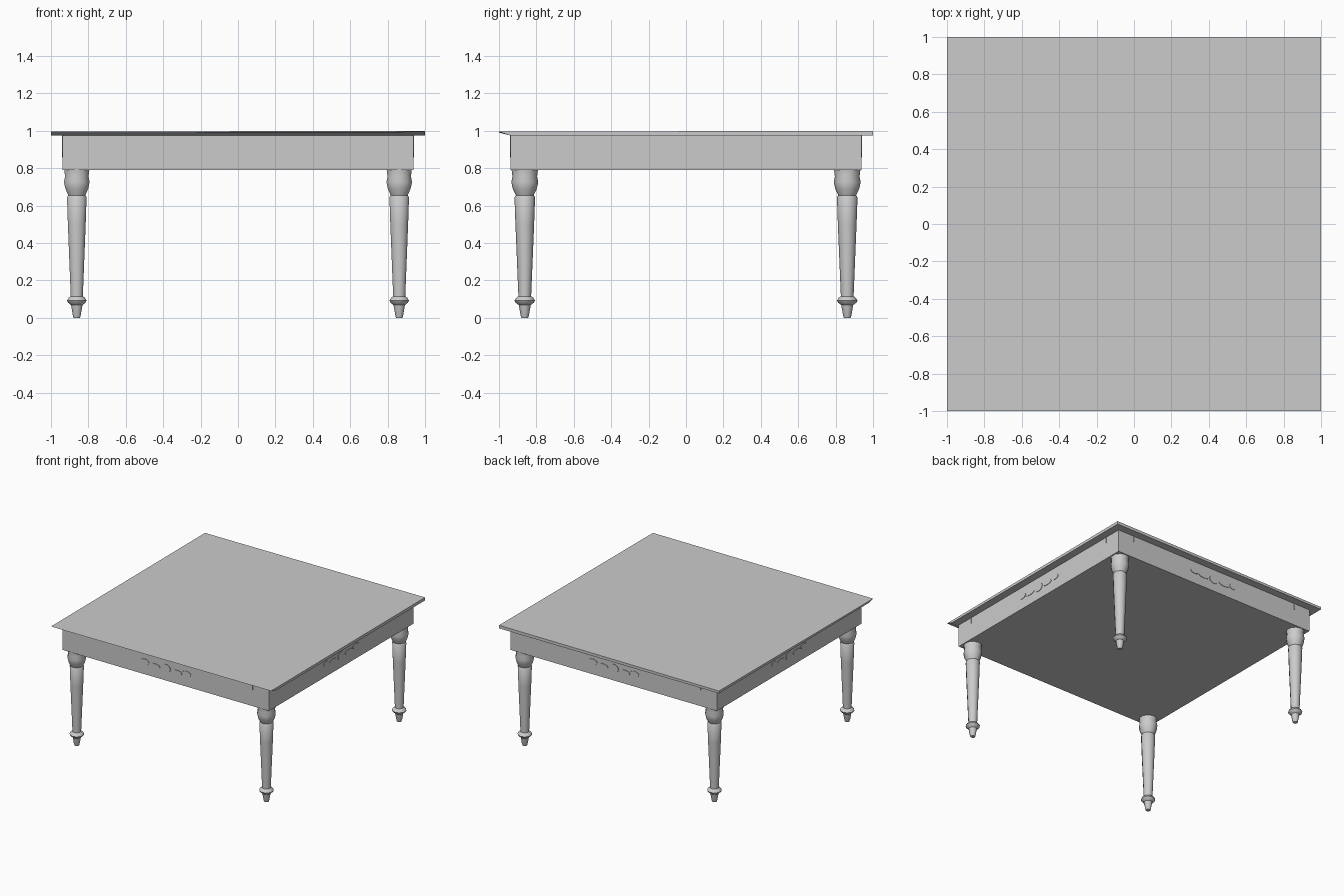
import bpy
import bmesh
import math
from mathutils import Matrix

cube = bpy.data.objects.get("Cube")
if cube:
    bpy.data.objects.remove(cube, do_unlink=True)

grey = bpy.data.materials.new("plain_grey")
grey.use_nodes = True
COLOUR = (0.6, 0.6, 0.6, 1)
grey.diffuse_color = COLOUR
grey.node_tree.nodes["Principled BSDF"].inputs["Base Color"].default_value = COLOUR


def make_object(name, bm, smooth=False):
    bmesh.ops.recalc_face_normals(bm, faces=bm.faces[:])
    mesh = bpy.data.meshes.new(name)
    bm.to_mesh(mesh)
    bm.free()
    mesh.materials.append(grey)
    obj = bpy.data.objects.new(name, mesh)
    bpy.context.collection.objects.link(obj)
    if smooth:
        bpy.ops.object.select_all(action='DESELECT')
        obj.select_set(True)
        bpy.context.view_layer.objects.active = obj
        bpy.ops.object.shade_smooth_by_angle(angle=math.radians(40))
    return obj


def block(bm, half_x, half_y, low, high):
    size = Matrix.Diagonal((2 * half_x, 2 * half_y, high - low, 1))
    place = Matrix.Translation((0, 0, (low + high) / 2))
    return bmesh.ops.create_cube(bm, size=1, matrix=place @ size)["verts"]


# Table top: slightly tilted, undercut along the front edge
bm = bmesh.new()
for v in block(bm, 1, 1, 0.975, 1.0):
    if v.co.z > 0.99:
        v.co.z = 0.995 + 0.0025 * (v.co.x + v.co.y)
    elif v.co.y < 0:
        v.co.y = -0.94
make_object("table_top", bm)

# Apron: one closed box under the top
bm = bmesh.new()
block(bm, 0.937, 0.937, 0.79, 0.98)
make_object("apron", bm)


# Shallow carved plates, laid flat on the apron's four sides
def plate(bm, outline, turn):
    out = [(x, -0.941, z) for x, z in outline]
    back = [(x, -0.93, z) for x, z in outline]
    a = [bm.verts.new(turn @ Matrix.Translation(p).translation) for p in out]
    b = [bm.verts.new(turn @ Matrix.Translation(p).translation) for p in back]
    bm.faces.new(a)
    bm.faces.new(b)
    for i in range(len(a)):
        j = (i + 1) % len(a)
        bm.faces.new((a[i], a[j], b[j], b[i]))


def oval(cx, cz, rx, rz, sides=10):
    angles = [math.tau * i / sides for i in range(sides)]
    return [(cx + rx * math.cos(t), cz + rz * math.sin(t)) for t in angles]


for i, side in enumerate(("front", "left", "back", "right")):
    turn = Matrix.Rotation(i * math.pi / 2, 4, 'Z')
    bm = bmesh.new()
    plate(bm, oval(0, 0.89, 0.045, 0.035), turn)
    for s in (-1, 1):
        plate(bm, oval(s * 0.1, 0.885, 0.05, 0.018), turn)
        plate(bm, oval(s * 0.19, 0.895, 0.04, 0.022), turn)
        # Short joint strip beside each corner
        x = s * 0.79
        plate(bm, [(x - 0.002, 0.925), (x + 0.002, 0.925),
                   (x + 0.002, 0.976), (x - 0.002, 0.976)], turn)
    make_object(side + "_apron_carving", bm)

# Turned leg profile: radius and height, from foot to apron
PROFILE = [(0.018, 0), (0.022, 0.012), (0.032, 0.068), (0.048, 0.08),
           (0.055, 0.092), (0.045, 0.108), (0.034, 0.115), (0.05, 0.5),
           (0.055, 0.645), (0.048, 0.655), (0.064, 0.69), (0.072, 0.725),
           (0.066, 0.755), (0.071, 0.795)]
SIDES = 10


def leg(name, x, y):
    bm = bmesh.new()
    rings = []
    for radius, z in PROFILE:
        ring = []
        for i in range(SIDES):
            t = math.tau * (i + 0.5) / SIDES
            ring.append(bm.verts.new((x + radius * math.cos(t),
                                      y + radius * math.sin(t), z)))
        rings.append(ring)
    for low, high in zip(rings, rings[1:]):
        for i in range(SIDES):
            j = (i + 1) % SIDES
            bm.faces.new((low[i], low[j], high[j], high[i]))
    bm.faces.new(rings[0])
    bm.faces.new(rings[-1])
    make_object(name, bm, smooth=True)


for depth, sy in (("front", -1), ("back", 1)):
    for side, sx in (("right", -1), ("left", 1)):
        leg(depth + "_" + side + "_leg", sx * 0.862, sy * 0.862)
